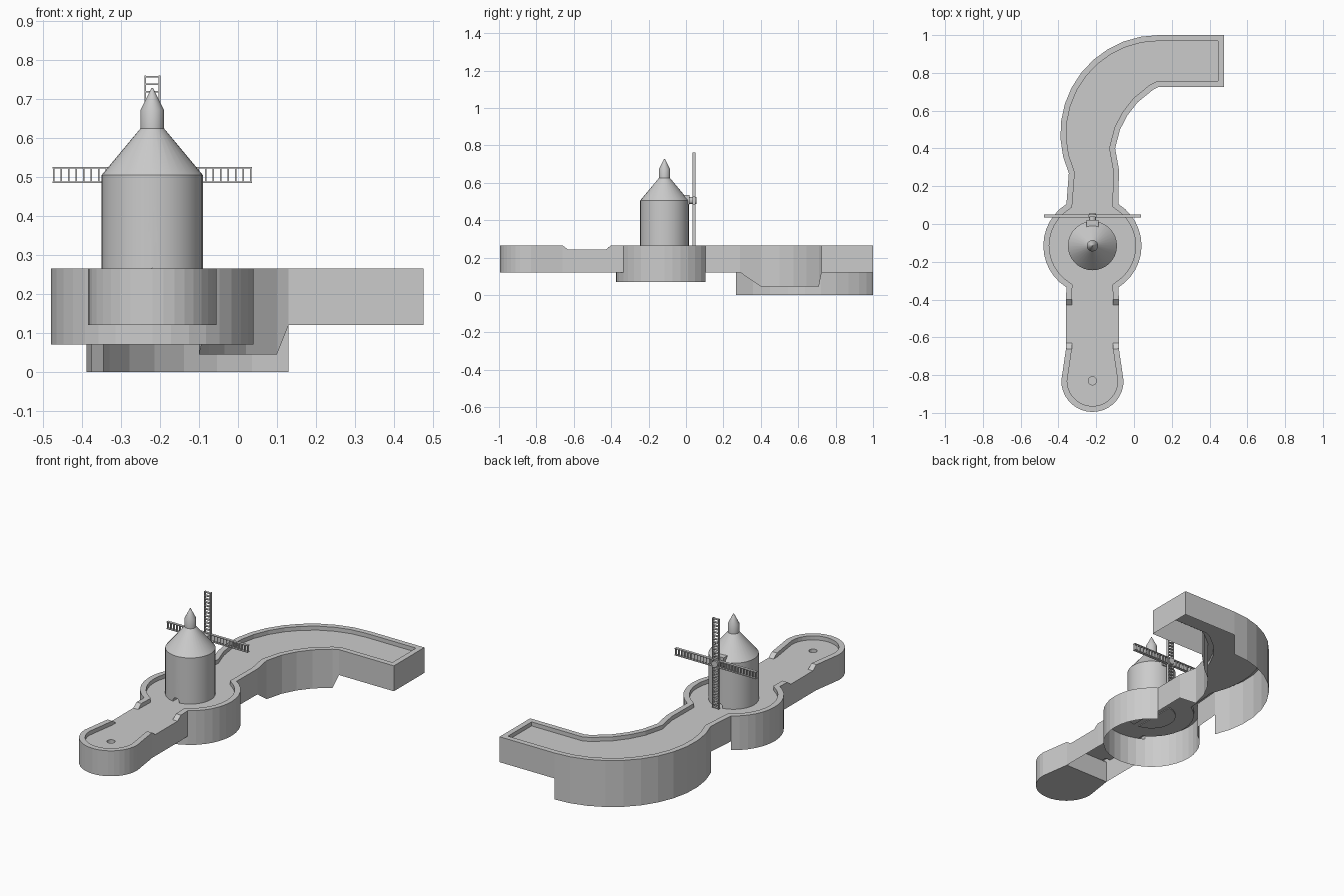
import bpy, bmesh, math
from mathutils import Vector, Matrix

if "Cube" in bpy.data.objects:
    bpy.data.objects.remove(bpy.data.objects["Cube"])

GREY = bpy.data.materials.new("plain grey")
GREY.diffuse_color = (0.6, 0.6, 0.6, 1)
GREY.use_nodes = True
GREY.node_tree.nodes["Principled BSDF"].inputs["Base Color"].default_value = GREY.diffuse_color

CX, CY = -0.22, -0.115            # windmill centre
TOP, FLOOR, LOW = 0.265, 0.242, 0.12
HUB_Z, BLADE_Y = 0.505, 0.043


def make(name, bm, smooth=False):
    me = bpy.data.meshes.new(name)
    bm.to_mesh(me)
    bm.free()
    me.materials.append(GREY)
    ob = bpy.data.objects.new(name, me)
    bpy.context.collection.objects.link(ob)
    if smooth:
        bpy.ops.object.select_all(action='DESELECT')
        ob.select_set(True)
        bpy.context.view_layer.objects.active = ob
        bpy.ops.object.shade_smooth_by_angle(angle=math.radians(30))
    return ob


def arc(x, y, r, a0, a1, n):
    angles = [math.radians(a0 + (a1 - a0) * i / n) for i in range(n + 1)]
    return [(x + r * math.cos(a), y + r * math.sin(a)) for a in angles]


def face(bm, pts):
    bm.faces.new([bm.verts.new(p) for p in pts])


def box(bm, x0, x1, y0, y1, z0, z1, rot=None):
    m = Matrix.Translation(((x0 + x1) / 2, (y0 + y1) / 2, (z0 + z1) / 2)) @ \
        Matrix.Diagonal((x1 - x0, y1 - y0, z1 - z0, 1))
    bmesh.ops.create_cube(bm, size=1, matrix=(rot @ m) if rot else m)


# Track outline, counter-clockwise from the left of the putting end
cap = arc(-0.22, -0.83, 0.165, 180, 360, 18)
dip_y = [-0.66, -0.63, -0.43, -0.40]
inner_bend = [(-0.08, 0.29), (-0.10, 0.40), (-0.074, 0.50), (-0.035, 0.575),
              (0.02, 0.645), (0.10, 0.71), (0.13, 0.725)]
outline = cap + [(-0.08, y) for y in dip_y]
outline += arc(CX, CY, 0.26, -58, 58, 12)
outline += inner_bend + [(0.476, 0.725), (0.476, 1.0)]
outline += arc(0.13, 0.48, 0.52, 90, 204, 11)
outline += arc(CX, CY, 0.26, 122, 238, 12)
outline += [(-0.36, y) for y in reversed(dip_y)]
outline = [Vector(p) for p in outline]
N = len(outline)


def inset(pts, d):
    res = []
    for i, p in enumerate(pts):
        a = (p - pts[i - 1]).normalized()
        b = (pts[(i + 1) % N] - p).normalized()
        na, nb = Vector((-a.y, a.x)), Vector((-b.y, b.x))
        res.append(p + (na + nb) * d / (1 + na.dot(nb)))
    return res


rim = inset(outline, 0.031)


def top_z(p):
    return FLOOR if -0.64 < p.y < -0.42 else TOP


def bottom_z(p, mid):
    if (mid - Vector((CX, CY))).length < 0.262:
        return 0.07
    if (mid - Vector((0.13, 0.48))).length > 0.48 and mid.y > 0.27 and mid.x < 0.13:
        return 0.0
    if 0.39 < p.y < 0.715 and -0.2 < p.x < 0.125:
        return 0.045
    return LOW


# Walls: outer skirt, flat rim and inside kerb
bm = bmesh.new()
for i in range(N):
    j = (i + 1) % N
    a, b, c, d = outline[i], outline[j], rim[i], rim[j]
    mid = (a + b) / 2
    ta, tb = top_z(a), top_z(b)
    face(bm, [(*a, bottom_z(a, mid)), (*b, bottom_z(b, mid)), (*b, tb), (*a, ta)])
    face(bm, [(*a, ta), (*b, tb), (*d, tb), (*c, ta)])
    if max(ta, tb) > FLOOR:
        kerb = [(*c, ta), (*d, tb)]
        if tb > FLOOR:
            kerb.append((*d, FLOOR))
        if ta > FLOOR:
            kerb.append((*c, FLOOR))
        face(bm, kerb)
bmesh.ops.remove_doubles(bm, verts=bm.verts, dist=1e-5)
make("track_walls", bm)

# Playing surface with the cup hole left open
hole = arc(-0.22, -0.83, 0.022, 0, 337.5, 15)
bm = bmesh.new()
for loop in (rim, hole):
    vs = [bm.verts.new((p[0], p[1], FLOOR)) for p in loop]
    for i, v in enumerate(vs):
        bm.edges.new((v, vs[(i + 1) % len(vs)]))
bmesh.ops.triangle_fill(bm, use_beauty=True, use_dissolve=False, edges=bm.edges[:])
for f in bm.faces:
    f.normal_update()
    if f.normal.z < 0:
        f.normal_flip()
make("playing_surface", bm)

# Cup
bm = bmesh.new()
for i, a in enumerate(hole):
    b = hole[(i + 1) % len(hole)]
    face(bm, [(*a, FLOOR), (*b, FLOOR), (*b, 0.15), (*a, 0.15)])
face(bm, [(*p, 0.15) for p in hole])
make("cup", bm)

# Closed underside of the putting end
bm = bmesh.new()
face(bm, [(*p, LOW) for p in reversed(cap + [(-0.08, -0.66), (-0.36, -0.66)])])
face(bm, [(-0.08, -0.66, LOW), (-0.36, -0.66, LOW),
          (-0.36, -0.66, FLOOR), (-0.08, -0.66, FLOOR)])
make("putting_end_underside", bm)

# Round skirt continuing under the front neck
bm = bmesh.new()
front = arc(CX, CY, 0.26, 238, 302, 6)
for a, b in zip(front, front[1:]):
    face(bm, [(*a, 0.07), (*b, 0.07), (*b, FLOOR), (*a, FLOOR)])
make("front_skirt", bm)


# Windmill tower, roof, lantern and spire as one turned profile
def turned(name, profile, n):
    bm = bmesh.new()
    rings = [[bm.verts.new((x, y, z)) for x, y in arc(CX, CY, r, 0, 360 - 360 / n, n - 1)]
             for r, z in profile]
    for lo, hi in zip(rings, rings[1:]):
        for i in range(n):
            j = (i + 1) % n
            bm.faces.new((lo[i], lo[j], hi[j], hi[i]))
    bm.faces.new(rings[0][::-1])
    bm.faces.new(rings[-1])
    return make(name, bm, True)


tower = turned("windmill_tower", [(0.13, 0.235), (0.13, 0.505), (0.03, 0.625), (0.03, 0.672),
                                  (0.012, 0.708), (0.002, 0.728)], 32)

# Ball tunnel cut through the foot of the tower
bm = bmesh.new()
bmesh.ops.create_cone(bm, cap_ends=True, segments=16, radius1=0.02, radius2=0.02, depth=0.4,
                      matrix=Matrix.Translation((CX, CY, 0.246)) @ Matrix.Rotation(math.pi / 2, 4, 'X'))
cutter = make("tunnel_cutter", bm)
cutter.hide_render = True
cutter.hide_set(True)
mod = tower.modifiers.new("tunnel", 'BOOLEAN')
mod.object = cutter
mod.operation = 'DIFFERENCE'

# Hub: bracket on the roof and axle
bm = bmesh.new()
box(bm, CX - 0.032, CX + 0.032, -0.02, 0.02, HUB_Z - 0.02, HUB_Z + 0.03)
bmesh.ops.create_cone(bm, cap_ends=True, segments=16, radius1=0.018, radius2=0.018, depth=0.06,
                      matrix=Matrix.Translation((CX, 0.025, HUB_Z)) @ Matrix.Rotation(math.pi / 2, 4, 'X'))
make("blade_hub", bm)

# Four ladder-like blades
for k, name in enumerate(("top", "right", "bottom", "left")):
    turn = Matrix.Translation((CX, BLADE_Y, HUB_Z)) @ Matrix.Rotation(k * math.pi / 2, 4, 'Y')
    bm = bmesh.new()
    for s in (-1, 1):
        box(bm, s * 0.0185 - 0.002, s * 0.0185 + 0.002, -0.008, 0.008, 0.01, 0.256, turn)
    for i in range(13):
        z = 0.022 + i * 0.0192
        box(bm, -0.0185, 0.0185, -0.007, 0.007, z - 0.002, z + 0.002, turn)
    make(name + "_blade", bm)
